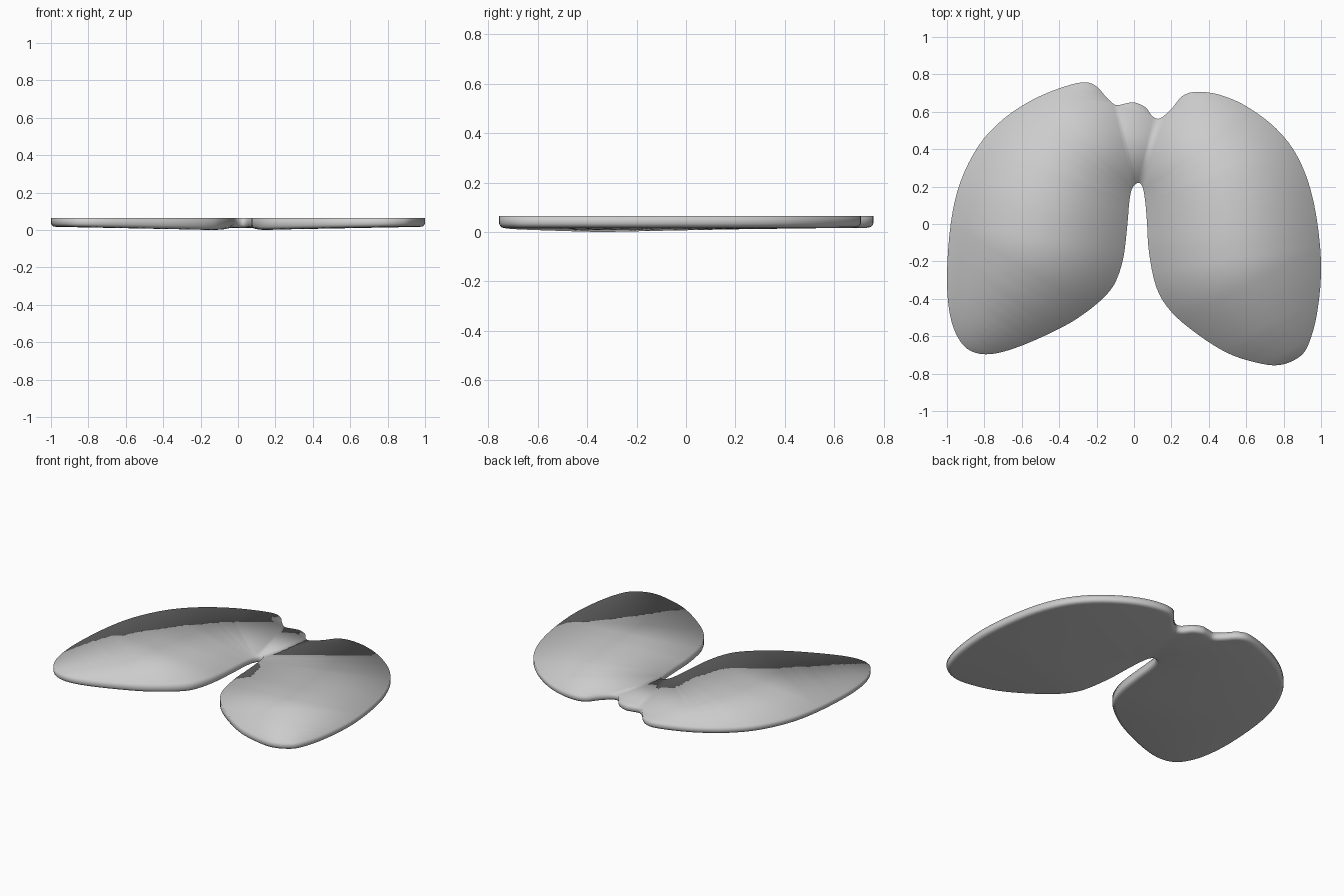
import bpy, bmesh
from mathutils import Vector

if "Cube" in bpy.data.objects:
    bpy.data.objects.remove(bpy.data.objects["Cube"])

# Outline of the two-lobed slab seen from above, starting at the top of the slot
OUTLINE = [
    (.02, .22), (-.01, .19), (-.025, .12), (-.035, 0), (-.055, -.17), (-.09, -.29),
    (-.14, -.37), (-.24, -.46), (-.38, -.55), (-.60, -.65), (-.76, -.695), (-.87, -.68),
    (-.94, -.61), (-.985, -.48), (-1, -.28), (-.98, 0), (-.93, .22), (-.83, .42),
    (-.70, .56), (-.55, .66), (-.40, .725), (-.27, .758), (-.20, .735), (-.15, .68),
    (-.10, .637), (-.05, .643), (0, .65), (.06, .625), (.10, .575), (.14, .565),
    (.20, .615), (.26, .685), (.34, .707), (.46, .69), (.60, .63), (.76, .51),
    (.88, .35), (.96, .12), (1, -.20), (.98, -.47), (.93, -.65), (.87, -.72),
    (.77, -.755), (.65, -.74), (.50, -.69), (.34, -.59), (.20, -.47), (.12, -.34),
    (.08, -.15), (.07, 0), (.06, .12), (.045, .20)]
TOP = 0.065


def smooth_loop(points, steps):
    """Closed Catmull-Rom curve through the points."""
    pts = [Vector(p) for p in points]
    n, out = len(pts), []
    for i in range(n):
        a, b, c, d = (pts[(i + k) % n] for k in (-1, 0, 1, 2))
        for s in range(steps):
            t = s / steps
            out.append(0.5 * (2 * b + (c - a) * t + (2 * a - 5 * b + 4 * c - d) * t * t
                              + (3 * b - a - 3 * c + d) * t ** 3))
    return out


def underside(p):
    """The bottom sags gently towards the inner edges of the lobes."""
    d = Vector((abs(p.x) - 0.12, p.y + 0.35)).length
    return 0.001 + 0.017 * min(1, d / 0.85)


loop = smooth_loop(OUTLINE, 4)
n = len(loop)
inward = []
for i in range(n):
    t = loop[(i + 1) % n] - loop[i - 1]
    inward.append(Vector((t.y, -t.x)).normalized())

# Rings: flat top rim, straight wall, rounded lower edge (inset, height above underside)
bm = bmesh.new()
rings = []
for inset, rise in [(0, None), (0, .018), (.004, .009), (.012, .003), (.026, 0)]:
    ring = []
    for p, w in zip(loop, inward):
        q = p + w * inset
        z = TOP if rise is None else underside(p) + rise
        ring.append(bm.verts.new((q.x, q.y, z)))
    rings.append(ring)
for a, b in zip(rings, rings[1:]):
    for i in range(n):
        j = (i + 1) % n
        bm.faces.new((a[i], a[j], b[j], b[i]))
caps = [bm.faces.new(rings[0]), bm.faces.new(rings[-1])]
bmesh.ops.triangulate(bm, faces=caps)
bmesh.ops.recalc_face_normals(bm, faces=bm.faces)
low = min(v.co.z for v in bm.verts)
for v in bm.verts:
    v.co.z -= low * (TOP - v.co.z) / (TOP - low)
for f in bm.faces:
    f.smooth = True

mesh = bpy.data.meshes.new("two_lobed_slab")
bm.to_mesh(mesh)
bm.free()
bpy.context.collection.objects.link(bpy.data.objects.new("two_lobed_slab", mesh))
